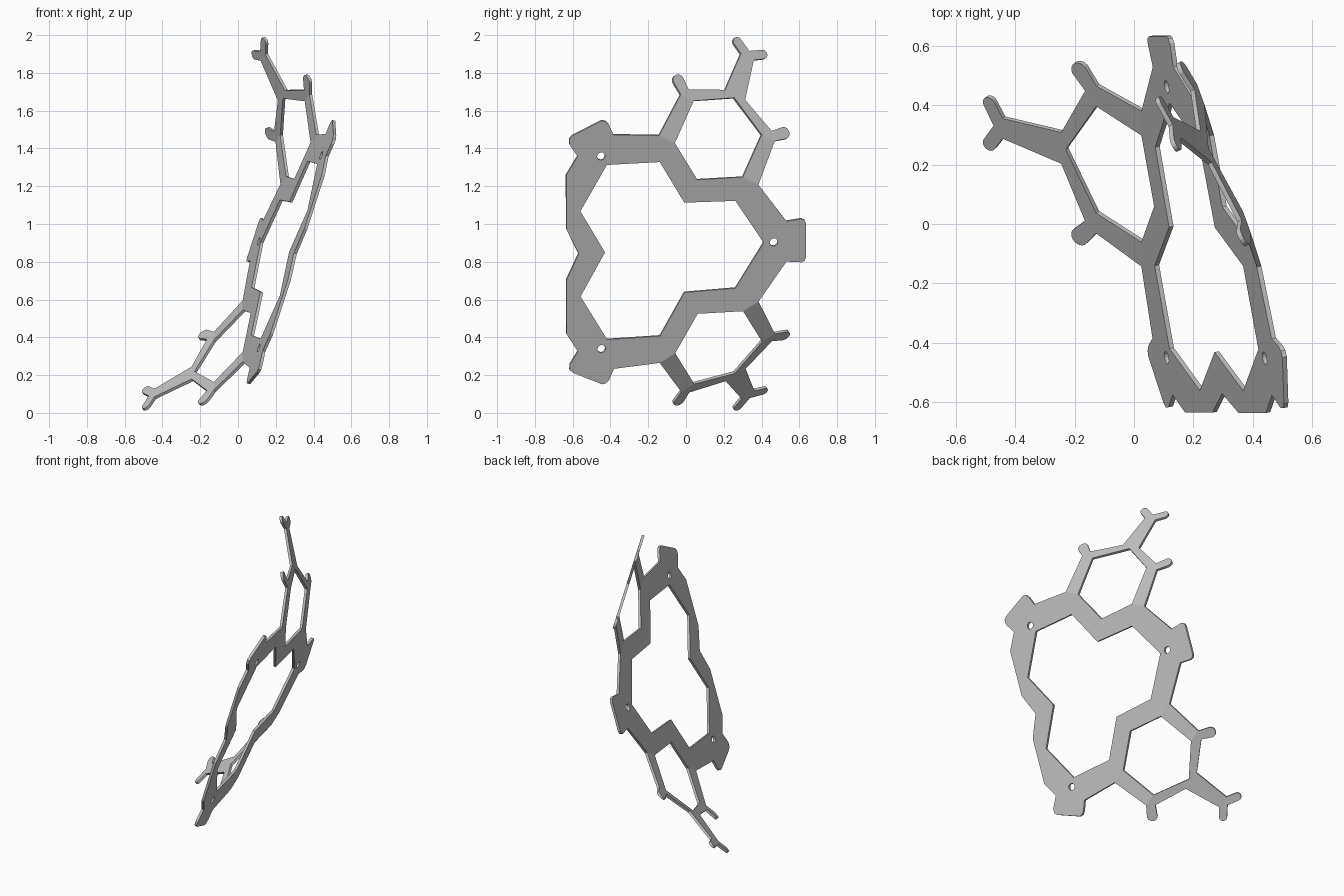
import bpy
import bmesh
from math import cos, sin, pi, radians
from mathutils import Matrix, Vector

cube = bpy.data.objects.get("Cube")
if cube:
    bpy.data.objects.remove(cube)

THICKNESS = 0.016
BOLT_RADIUS = 0.022
FOLD = radians(18.5)

# Hexagonal flap frame: centre, direction to its tip, direction along its folds
RADIUS = 0.244
centre = Vector((0.183, 0.584))
along = Vector((cos(pi / 3), sin(pi / 3)))
across = Vector((sin(pi / 3), -cos(pi / 3)))
FOLD_LINES = (-RADIUS / 2, RADIUS / 2)


def flap(a, b):
    """Flap coordinates to sheet coordinates."""
    return centre + along * a + across * b


def arc(middle, radius, start, end, steps):
    """Points on an arc, angles in units of pi."""
    angles = [pi * (start + (end - start) * i / steps) for i in range(steps + 1)]
    return [(middle[0] + radius * cos(t), middle[1] + radius * sin(t)) for t in angles]


def prong(base, length, half_width):
    """Round end of a prong that leaves its base at sixty degrees."""
    end = (base + length * cos(pi / 3), length * sin(pi / 3))
    return arc(end, half_width, -1 / 6, 5 / 6, 8)


def ring(middle, radius, count):
    return arc(middle, radius, 0, 2, count)[:-1]


# One side of the flap outline, from its tip down to the first fold
fork = prong(0.503, 0.092, 0.025)
finger = prong(0, 0.378, 0.033)
flap_side = [(0.531, 0)] + fork + [(0.495, 0.04), (0.262, 0.062), (0.167, 0.258)]
flap_side += finger + [(0.122, 0.292), (FOLD_LINES[0], 0.308)]
right_flap = [flap(a, b) for a, b in reversed(flap_side)]
left_flap = [flap(a, -b) for a, b in flap_side[1:]]

# Half of the frame outline, joined to the flap
right_pad = [(0.645, 0), (0.645, 0.095), (0.638, 0.112), (0.62, 0.121), (0.54, 0.112)]
left_pad = [(-0.391, 0.651), (-0.417, 0.711), (-0.433, 0.729), (-0.455, 0.733),
            (-0.611, 0.66), (-0.629, 0.642), (-0.628, 0.612), (-0.585, 0.543)]
left_edge = [(-0.646, 0.442), (-0.646, 0.142), (-0.58, 0)]
opening = [(-0.438, 0), (-0.57, 0.237), (-0.427, 0.486), (-0.142, 0.484),
           (-0.01, 0.25), (0.265, 0.243), (0.417, 0)]
notch = arc((0.472, 0), BOLT_RADIUS, 1, 0, 6)
outline = right_pad + right_flap + left_flap + left_pad + left_edge + opening + notch

# Openings inside the sheet
hexagon = [flap(a, b) for a, b in ring((0, 0), RADIUS, 6)]
bolt_hole = ring((-0.458, 0.536), BOLT_RADIUS, 12)

bm = bmesh.new()
for loop in (outline, hexagon, bolt_hole):
    verts = [bm.verts.new((p[0], p[1], 0)) for p in loop]
    for i, vert in enumerate(verts):
        bm.edges.new((vert, verts[i - 1]))
bmesh.ops.triangle_fill(bm, edges=bm.edges[:], use_beauty=True, normal=(0, 0, 1))

# Cut the sheet along both fold lines
for a in FOLD_LINES:
    bmesh.ops.bisect_plane(bm, geom=bm.verts[:] + bm.edges[:] + bm.faces[:], dist=1e-5,
                           plane_co=flap(a, 0).to_3d(), plane_no=along.to_3d())

# Bend the flap in two steps
for vert in bm.verts:
    offset = vert.co.to_2d() - centre
    a, b = offset.dot(along), offset.dot(across)
    if a > FOLD_LINES[0]:
        near = min(a - FOLD_LINES[0], RADIUS)
        far = max(a - FOLD_LINES[1], 0)
        flat = FOLD_LINES[0] + near * cos(FOLD) + far * cos(2 * FOLD)
        drop = near * sin(FOLD) + far * sin(2 * FOLD)
        vert.co = flap(flat, b).to_3d() - Vector((0, 0, drop))
bmesh.ops.recalc_face_normals(bm, faces=bm.faces[:])

mesh = bpy.data.meshes.new("bent_frame")
bm.to_mesh(mesh)
bm.free()
frame = bpy.data.objects.new("bent_frame", mesh)
bpy.context.collection.objects.link(frame)

# Mirror to the lower half and give the sheet its thickness
mirror = frame.modifiers.new("mirror_half", 'MIRROR')
mirror.use_axis = (False, True, False)
mirror.merge_threshold = 0.0005
solid = frame.modifiers.new("sheet_thickness", 'SOLIDIFY')
solid.thickness = THICKNESS
solid.offset = 0
solid.use_even_offset = True

# Tilt the sheet into place
normal = Vector((1, 0.2, -0.3235)).normalized()
side = Vector((-0.18, 1, 0.06))
side = (side - normal * side.dot(normal)).normalized()
up = normal.cross(side)
tilt = Matrix((side, up, normal)).transposed().to_4x4()
frame.matrix_world = Matrix.Translation((0.201, 0, 0.878)) @ tilt

# Plain grey
grey = bpy.data.materials.new("grey")
grey.use_nodes = True
colour = (0.54, 0.54, 0.54, 1)
grey.diffuse_color = colour
grey.node_tree.nodes["Principled BSDF"].inputs["Base Color"].default_value = colour
mesh.materials.append(grey)
